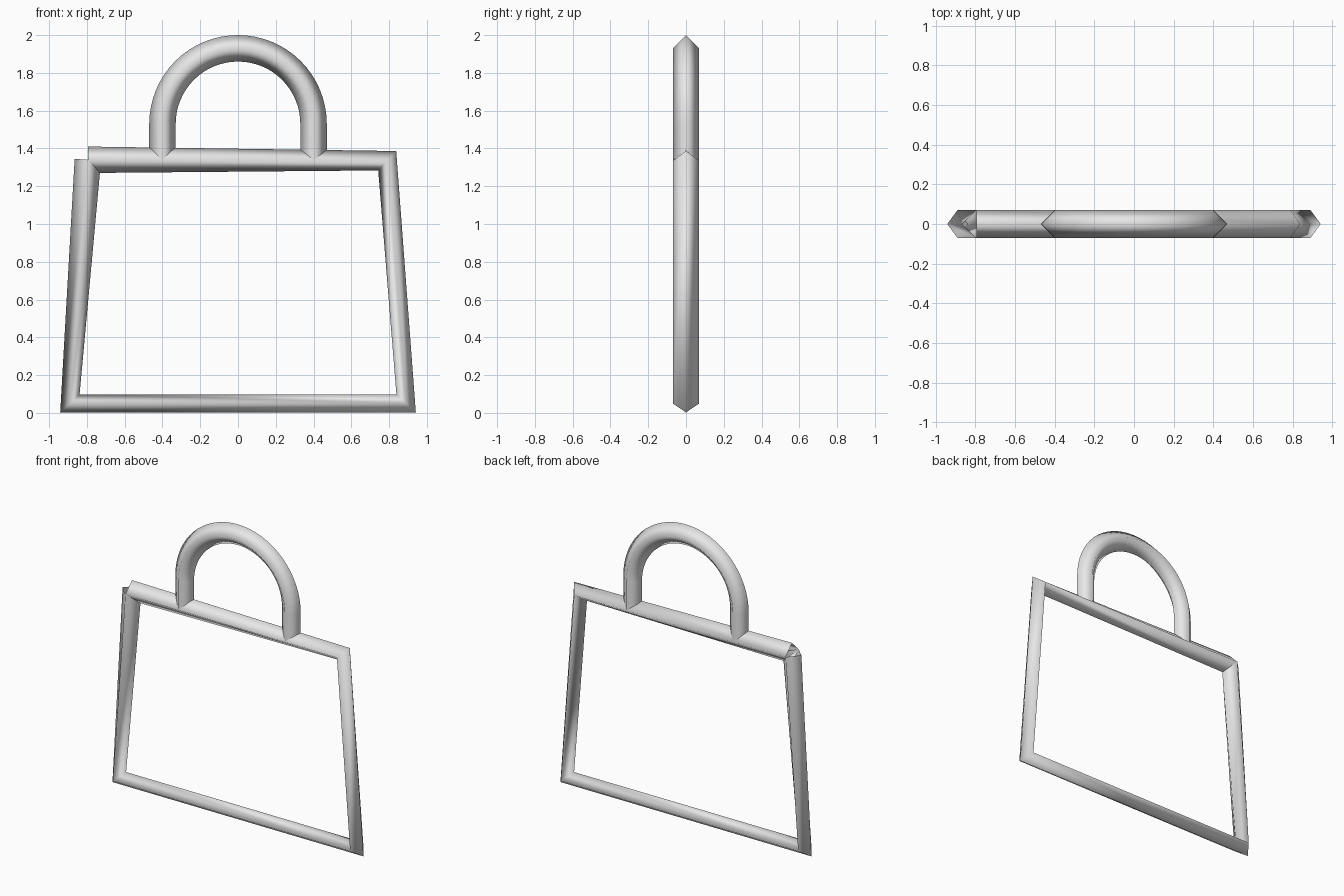
import bpy
import bmesh
import math
from mathutils import Vector

cube = bpy.data.objects.get("Cube")
if cube:
    bpy.data.objects.remove(cube, do_unlink=True)

RADIUS = 0.07
GREY = (0.8, 0.8, 0.8, 1.0)

mat = bpy.data.materials.new("light_grey")
mat.use_nodes = True
mat.diffuse_color = GREY
mat.node_tree.nodes["Principled BSDF"].inputs["Base Color"].default_value = GREY


def sweep(name, path):
    """Open-ended tube with a diamond section along an (x, z) path."""
    pts = [Vector((x, 0, z)) for x, z in path]
    dirs = [(b - a).normalized() for a, b in zip(pts, pts[1:])]
    depth = Vector((0, 1, 0))
    bm = bmesh.new()
    rings = []
    for i, p in enumerate(pts):
        # corner rings follow the bisector and keep the same radius
        tangent = (dirs[max(i - 1, 0)] + dirs[min(i, len(dirs) - 1)]).normalized()
        side = depth.cross(tangent)
        rings.append([bm.verts.new(p + d * RADIUS)
                      for d in (side, depth, -side, -depth)])
    for a, b in zip(rings, rings[1:]):
        for k in range(4):
            n = (k + 1) % 4
            bm.faces.new((a[k], a[n], b[n], b[k]))
    bmesh.ops.recalc_face_normals(bm, faces=bm.faces)
    for f in bm.faces:
        f.smooth = True
    mesh = bpy.data.meshes.new(name)
    bm.to_mesh(mesh)
    bm.free()
    mesh.materials.append(mat)
    obj = bpy.data.objects.new(name, mesh)
    bpy.context.collection.objects.link(obj)
    return obj


# Bag outline: starts and ends at the upper right corner, left unjoined
start = (-0.795, 1.34)
sweep("bag_frame", [start, (-0.89, 0.05), (0.89, 0.05), (0.79, 1.335), start])

# Handle: two short legs joined by a half circle
ARC, SPRING, FOOT, STEPS = 0.4, 1.53, 1.34, 32
arch = [(-ARC * math.cos(math.pi * i / STEPS),
         SPRING + ARC * math.sin(math.pi * i / STEPS)) for i in range(STEPS + 1)]
sweep("handle", [(-ARC, FOOT)] + arch + [(ARC, FOOT)])
